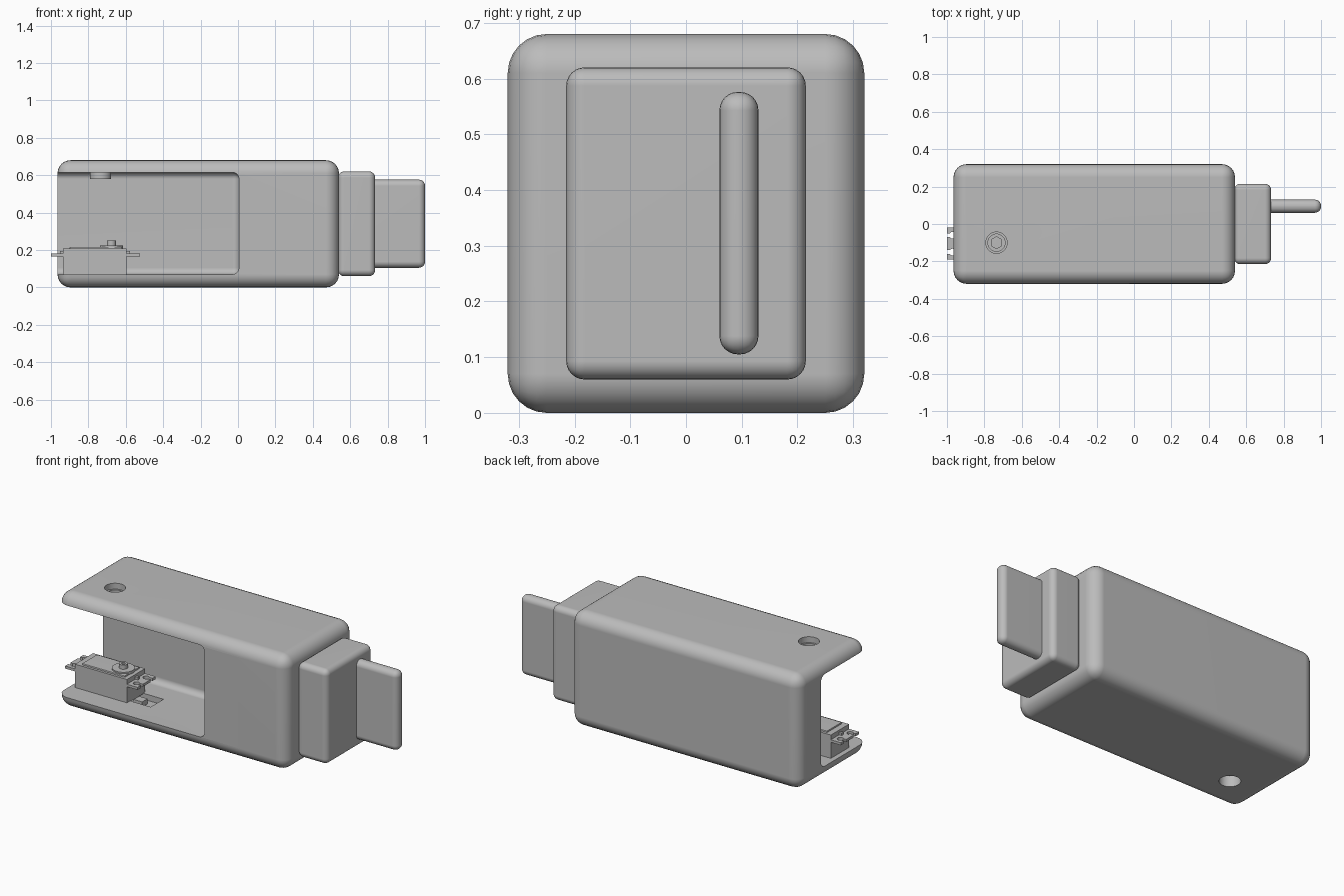
import bpy, math
from math import radians

cube = bpy.data.objects.get("Cube")
if cube:
    bpy.data.objects.remove(cube, do_unlink=True)

grey = bpy.data.materials.new("plain grey")
grey.use_nodes = True
colour = (0.5, 0.5, 0.5, 1)
grey.diffuse_color = colour
grey.node_tree.nodes["Principled BSDF"].inputs["Base Color"].default_value = colour


def apply(ob, mod):
    bpy.context.view_layer.objects.active = ob
    bpy.ops.object.modifier_apply(modifier=mod.name)


def named(name):
    ob = bpy.context.object
    ob.name = ob.data.name = name
    ob.data.materials.append(grey)
    return ob


def box(name, x, y, z, radius=0, segments=6):
    """Box from axis ranges, with optionally rounded edges."""
    lo, hi = zip(x, y, z)
    bpy.ops.mesh.primitive_cube_add(size=1, location=[(a + b) / 2 for a, b in zip(lo, hi)])
    ob = named(name)
    ob.scale = [b - a for a, b in zip(lo, hi)]
    bpy.ops.object.transform_apply(location=True, rotation=True, scale=True)
    if radius:
        mod = ob.modifiers.new("round", 'BEVEL')
        mod.width, mod.segments = radius, segments
        apply(ob, mod)
    return ob


def cylinder(name, x, y, z, radius, sides=32):
    bpy.ops.mesh.primitive_cylinder_add(vertices=sides, radius=radius, depth=z[1] - z[0],
                                        location=(x, y, sum(z) / 2))
    return named(name)


def cut(ob, *cutters):
    for cutter in cutters:
        mod = ob.modifiers.new("cut", 'BOOLEAN')
        mod.operation, mod.object, mod.solver = 'DIFFERENCE', cutter, 'EXACT'
        apply(ob, mod)
        bpy.data.objects.remove(cutter, do_unlink=True)
    return ob


def smooth(ob):
    bpy.ops.object.select_all(action='DESELECT')
    ob.select_set(True)
    bpy.context.view_layer.objects.active = ob
    bpy.ops.object.shade_smooth_by_angle(angle=radians(32))
    mod = ob.modifiers.new("even shading", 'WEIGHTED_NORMAL')
    mod.keep_sharp = True


parts = []
hole_x, mid_y = -0.735, -0.1

# Rounded housing with an open bay, a pivot bore through roof and floor, and a floor pocket
housing = box("housing", (-0.965, 0.54), (-0.32, 0.32), (0, 0.68), 0.07)
cut(housing,
    box("bay", (-1.3, 0.005), (-0.7, 0.115), (0.07, 0.615), 0.035),
    cylinder("roof_bore", hole_x, mid_y, (0.55, 0.8), 0.057),
    cylinder("floor_bore", hole_x, mid_y, (-0.1, 0.1), 0.057),
    box("pocket", (-0.65, -0.46), (-0.16, -0.04), (0.035, 0.1)))
parts.append(housing)

# Stepped block and thin blade at the far end
parts.append(box("end_block", (0.535, 0.733), (-0.215, 0.215), (0.06, 0.62), 0.033))
parts.append(box("end_blade", (0.65, 1.0), (0.06, 0.13), (0.105, 0.576), 0.033))

# Bushing seated in the roof bore
bushing = cylinder("roof_bushing", hole_x, mid_y, (0.58, 0.645), 0.057)
cut(bushing, cylinder("bushing_bore", hole_x, mid_y, (0.5, 0.7), 0.032, 6),
    cylinder("bushing_step", hole_x, mid_y, (0.63, 0.7), 0.046))
parts.append(bushing)

# Small motor: case, lid, output boss and shaft
motor_y = (-0.19, -0.02)
parts.append(box("motor_case", (-0.935, -0.595), motor_y, (0.065, 0.208)))
parts.append(box("motor_lid", (-0.9, -0.62), (-0.175, -0.035), (0.2, 0.217), 0.005, 2))
shaft_x, shaft_y = -0.677, -0.105
parts.append(cylinder("output_boss", shaft_x, shaft_y, (0.2, 0.225), 0.062))
shaft = cylinder("output_shaft", shaft_x, shaft_y, (0.2, 0.25), 0.024, 20)
parts.append(cut(shaft, cylinder("shaft_bore", shaft_x, shaft_y, (0.235, 0.3), 0.011, 16)))

# Slotted mounting ears, two screw slots each
for name, inner, outer in (("outer_ear", -0.935, -1.0), ("inner_ear", -0.595, -0.525)):
    ear = box(name, sorted((inner, outer)), motor_y, (0.165, 0.18))
    step = math.copysign(0.035, outer - inner)
    for side in (-1, 1):
        y = shaft_y + side * 0.045
        cut(ear, cylinder("screw_hole", inner + step, y, (0.1, 0.25), 0.018, 20),
            box("slot", sorted((inner + step, outer + step)), (y - 0.01, y + 0.01), (0.1, 0.25)))
    # Stiffening rib
    parts.append(box(name + "_rib", sorted((inner, inner + step / 2)),
                     (shaft_y - 0.008, shaft_y + 0.008), (0.17, 0.195)))
    parts.append(ear)

# Cable plug in the floor pocket
parts.append(box("cable_plug", (-0.6, -0.54), (-0.125, -0.075), (0.03, 0.065)))

for part in parts:
    smooth(part)
